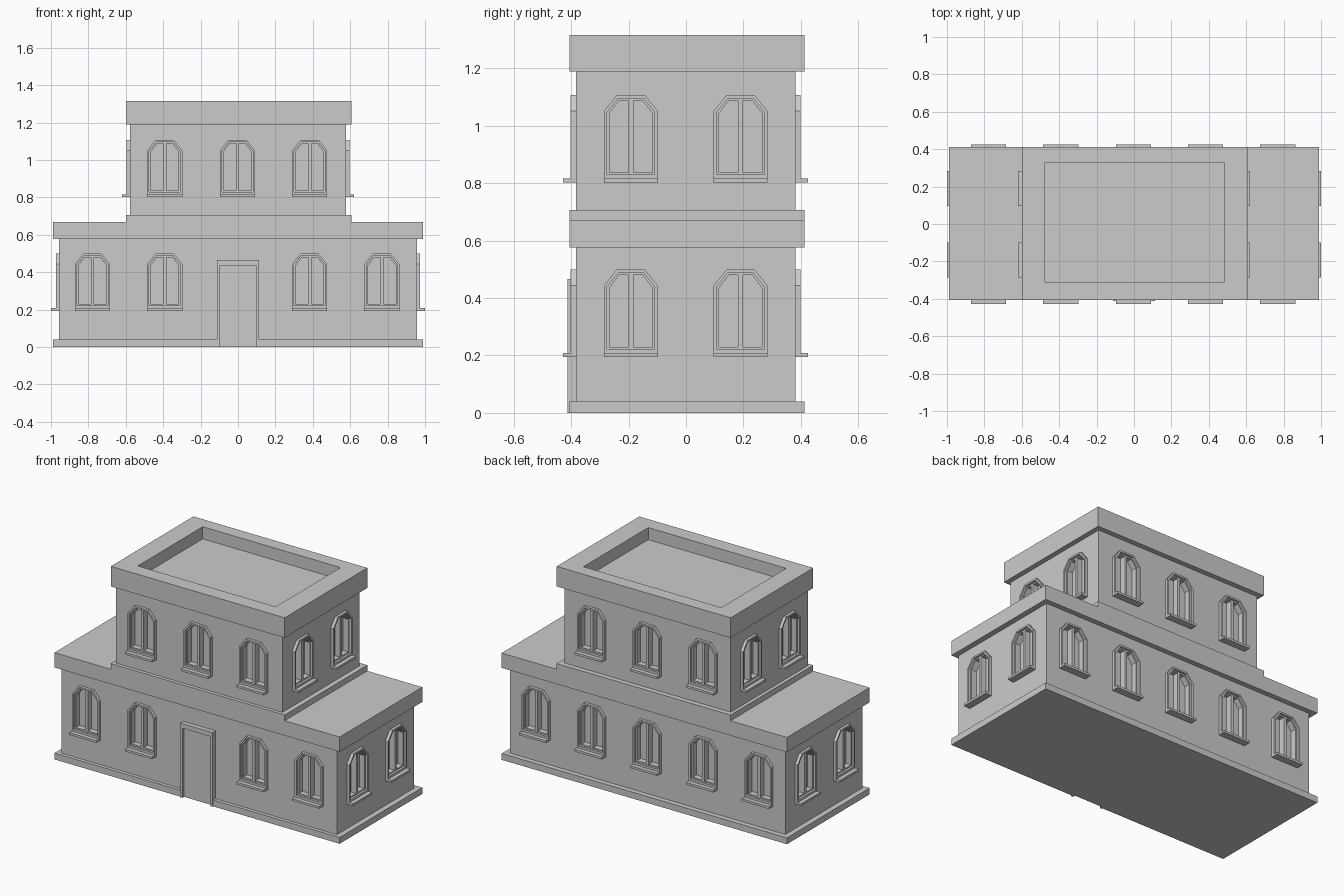
import bpy, bmesh, math
from mathutils import Matrix, Vector

if "Cube" in bpy.data.objects:
    bpy.data.objects.remove(bpy.data.objects["Cube"])


def make_object(name, bm):
    bmesh.ops.recalc_face_normals(bm, faces=bm.faces)
    me = bpy.data.meshes.new(name)
    bm.to_mesh(me)
    bm.free()
    ob = bpy.data.objects.new(name, me)
    bpy.context.collection.objects.link(ob)
    return ob


def add_box(bm, x0, x1, y0, y1, z0, z1):
    m = Matrix.Translation(((x0 + x1) / 2, (y0 + y1) / 2, (z0 + z1) / 2))
    m = m @ Matrix.Diagonal((x1 - x0, y1 - y0, z1 - z0, 1))
    bmesh.ops.create_cube(bm, size=1, matrix=m)


def box(name, *dims):
    bm = bmesh.new()
    add_box(bm, *dims)
    return make_object(name, bm)


def add_prism(bm, pts, offset):
    verts = [bm.verts.new(p) for p in pts]
    face = bm.faces.new(verts)
    res = bmesh.ops.extrude_face_region(bm, geom=[face], use_keep_orig=True)
    new = [g for g in res["geom"] if isinstance(g, bmesh.types.BMVert)]
    bmesh.ops.translate(bm, verts=new, vec=offset)


def add_ring(bm, outer, inner, offset):
    # Hollow frame between two matching outlines
    off = Vector(offset)
    loops = [[bm.verts.new(Vector(p) + o) for p in loop]
             for loop, o in ((outer, off * 0), (inner, off * 0), (inner, off), (outer, off))]
    n = len(outer)
    for a in range(4):
        la, lb = loops[a], loops[(a + 1) % 4]
        for i in range(n):
            j = (i + 1) % n
            bm.faces.new((la[i], la[j], lb[j], lb[i]))


def outline(hw, z0, zc, z1, tw, y):
    return [(-hw, y, z0), (hw, y, z0), (hw, y, zc), (tw, y, z1), (-tw, y, z1), (-hw, y, zc)]


OUTER = (0.094, 0.203, 0.443, 0.499, 0.049)
INNER = (0.083, 0.222, 0.439, 0.488, 0.044)
SASH = (0.075, 0.230, 0.435, 0.480, 0.041)
DEPTH = 0.032

# Main masses
X, Y0, Y1 = 0.99, -0.406, 0.413
WX, UX, WY0, WY1 = 0.956, 0.577, -0.384, 0.381

bm = bmesh.new()
add_prism(bm, [(-X, Y0, 0), (-0.1, Y0, 0), (-0.1, WY0, 0), (0.1, WY0, 0),
               (0.1, Y0, 0), (X, Y0, 0), (X, Y1, 0), (-X, Y1, 0)], (0, 0, 0.04))
make_object("base_plinth", bm)
lower = box("lower_walls", -WX, WX, WY0, WY1, 0.02, 0.60)
box("lower_cornice", -X, X, Y0, Y1, 0.577, 0.67)
box("middle_band", -0.599, 0.608, Y0, Y1, 0.62, 0.706)
upper = box("upper_walls", -UX, UX, WY0, WY1, 0.69, 1.215)

# Parapet with sunken roof
bm = bmesh.new()
rect = lambda a, b, c, d, z: [(a, c, z), (b, c, z), (b, d, z), (a, d, z)]
add_ring(bm, rect(-0.599, 0.608, Y0, Y1, 1.19), rect(-0.476, 0.481, -0.313, 0.33, 1.19), (0, 0, 0.126))
make_object("roof_parapet", bm)
box("roof_deck", -0.50, 0.50, -0.34, 0.35, 1.20, 1.24)

# Window mesh: frame, sash, mullion and sill, facing -y
bm = bmesh.new()
add_ring(bm, outline(*OUTER, -0.018), outline(*INNER, -0.018), (0, 0.024, 0))
add_ring(bm, outline(*INNER, -0.004), outline(*SASH, -0.004), (0, DEPTH + 0.006, 0))
add_box(bm, -0.009, 0.009, -0.006, DEPTH + 0.002, 0.222, 0.486)
add_box(bm, -0.094, 0.094, -0.044, 0.005, 0.194, 0.208)
window_proto = make_object("window", bm)
window_mesh = window_proto.data
bpy.data.objects.remove(window_proto)


def windows(floor, walls, wx, dz, front, back):
    cut = bmesh.new()
    sides = [("front", 0, front, lambda u: (u, WY0, dz)),
             ("back", 180, back, lambda u: (u, WY1, dz)),
             ("right", 90, (-0.192, 0.19), lambda u: (wx, u, dz)),
             ("left", -90, (-0.192, 0.19), lambda u: (-wx, u, dz))]
    for side, ang, us, place in sides:
        for i, u in enumerate(us):
            m = Matrix.Translation(place(u)) @ Matrix.Rotation(math.radians(ang), 4, 'Z')
            ob = bpy.data.objects.new(f"{floor}_{side}_window_{i + 1}", window_mesh)
            ob.matrix_world = m
            bpy.context.collection.objects.link(ob)
            pts = [m @ Vector(p) for p in outline(*INNER, DEPTH)]
            add_prism(cut, pts, m.to_3x3() @ Vector((0, -DEPTH - 0.05, 0)))
    # Recess the glass into the walls
    cutter = make_object(floor + "_window_cutter", cut)
    cutter.hide_render = True
    cutter.hide_viewport = True
    mod = walls.modifiers.new("window_recesses", 'BOOLEAN')
    mod.operation = 'DIFFERENCE'
    mod.solver = 'EXACT'
    mod.object = cutter


row = [-0.778, -0.392, -0.003, 0.383, 0.769]
windows("lower", lower, WX, 0, row[:2] + row[3:], row)
windows("upper", upper, UX, 0.608, row[1:4], row[1:4])

# Front door and its surround
bm = bmesh.new()
for s in (-1, 1):
    a, b = sorted((s * 0.097, s * 0.112))
    add_box(bm, a, b, -0.413, WY0 + 0.01, 0, 0.466)
add_box(bm, -0.097, 0.097, -0.413, WY0 + 0.01, 0.437, 0.466)
make_object("door_frame", bm)
box("door_panel", -0.097, 0.097, -0.396, WY0 + 0.01, 0, 0.437)
